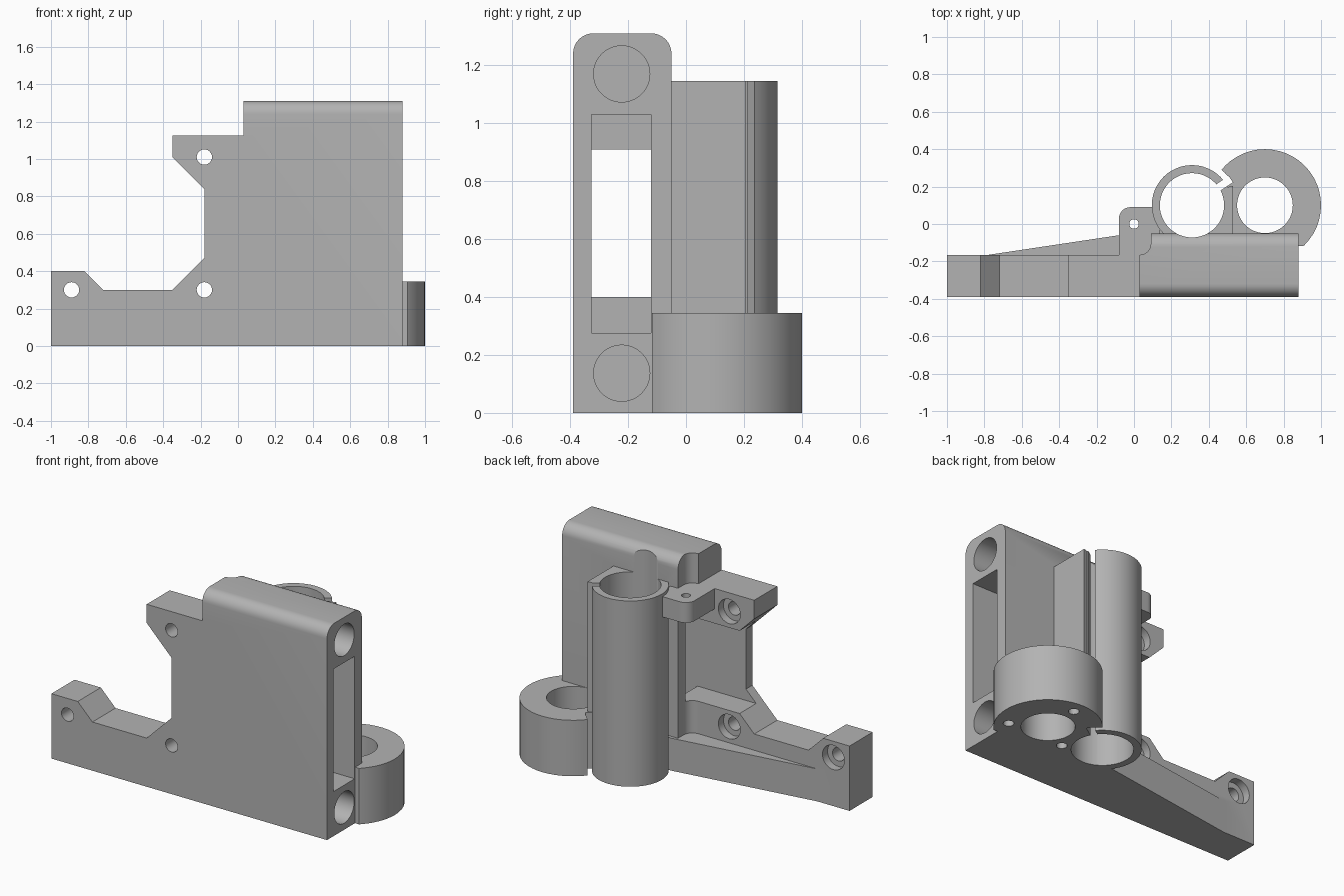
import bpy, bmesh
from math import cos, sin, pi, radians

cube = bpy.data.objects.get("Cube")
if cube:
    bpy.data.objects.remove(cube, do_unlink=True)

grey = bpy.data.materials.new("plain_grey")
grey.use_nodes = True
color = (0.45, 0.45, 0.45, 1)
grey.diffuse_color = color
grey.node_tree.nodes["Principled BSDF"].inputs["Base Color"].default_value = color

PLACE = {"x": lambda u, v, w: (w, u, v),
         "y": lambda u, v, w: (u, w, v),
         "z": lambda u, v, w: (u, v, w)}


def prism(name, points, axis, start, end):
    """Extrude a flat outline along an axis."""
    bm = bmesh.new()
    rings = [[bm.verts.new(PLACE[axis](u, v, w)) for u, v in points] for w in (start, end)]
    bm.faces.new(rings[0])
    bm.faces.new(rings[1])
    for i in range(len(points)):
        j = (i + 1) % len(points)
        bm.faces.new((rings[0][i], rings[0][j], rings[1][j], rings[1][i]))
    bmesh.ops.recalc_face_normals(bm, faces=bm.faces)
    mesh = bpy.data.meshes.new(name)
    bm.to_mesh(mesh)
    bm.free()
    mesh.materials.append(grey)
    obj = bpy.data.objects.new(name, mesh)
    bpy.context.collection.objects.link(obj)
    return obj


def arc(u, v, r, a, b, n):
    angles = [radians(a + (b - a) * i / n) for i in range(n + 1)]
    return [(u + r * cos(t), v + r * sin(t)) for t in angles]


def rod(name, u, v, r, axis, start, end, n=48):
    return prism(name, arc(u, v, r, 0, 360, n)[:-1], axis, start, end)


def box(name, x0, x1, y0, y1, z0, z1):
    return prism(name, [(x0, y0), (x1, y0), (x1, y1), (x0, y1)], "z", z0, z1)


def combine(target, tool, operation):
    """Apply a boolean and discard the tool."""
    tool.hide_render = True
    mod = target.modifiers.new("combine", "BOOLEAN")
    mod.operation = operation
    mod.solver = "EXACT"
    mod.object = tool
    bpy.context.view_layer.objects.active = target
    bpy.ops.object.modifier_apply(modifier=mod.name)
    bpy.data.objects.remove(tool, do_unlink=True)


TUBE, RING = (0.31, 0.10), (0.70, 0.10)
TUBE_TOP, RING_TOP = 1.145, 0.345
FRONT, PLATE_BACK, BLOCK_BACK = -0.39, -0.165, -0.05

# Main block with rounded top edges and a filleted relief at its inner corner
body = prism("bracket_body",
             [(FRONT, 0), (BLOCK_BACK, 0)]
             + arc(BLOCK_BACK - 0.07, 1.24, 0.07, 0, 90, 8)
             + arc(FRONT + 0.07, 1.24, 0.07, 90, 180, 8), "x", 0.03, 0.88)
relief = prism("corner_relief",
               [(-0.2, 0.1), (-0.2, PLATE_BACK)]
               + arc(0.03, PLATE_BACK + 0.06, 0.06, -90, 0, 8) + [(0.09, 0.1)],
               "z", -0.1, 1.5)
combine(body, relief, "DIFFERENCE")

# Mounting plate with its low arm and upper ear
plate = prism("mounting_plate",
              [(-1, 0), (0.06, 0), (0.06, 1.125), (-0.35, 1.125), (-0.35, 1.01),
               (-0.18, 0.84), (-0.18, 0.47), (-0.35, 0.30), (-0.72, 0.30),
               (-0.82, 0.40), (-1, 0.40)], "y", FRONT, PLATE_BACK)

# Tapered rib along the foot of the arm
rib = prism("arm_rib", [(-0.78, PLATE_BACK), (-0.78, -0.2), (0.25, -0.2),
                        (0.25, -0.03), (0.12, -0.03)], "z", 0, 0.2)

# Small lug with one rounded corner
lug = prism("screw_lug", [(-0.08, -0.2), (0.09, -0.2), (0.14, -0.1), (0.14, 0.09)]
            + arc(-0.02, 0.03, 0.06, 90, 180, 8), "z", 1.0, 1.125)

# Clamp tube, its gusset, and the low ring beside it
tube = rod("clamp_tube", *TUBE, 0.215, "z", 0, TUBE_TOP)
gusset = prism("tube_gusset", [(0.31, -0.1), (0.53, -0.1), (0.53, 0.205),
                               (0.45, 0.185), (0.31, 0.1)], "z", 0, TUBE_TOP)
ring = rod("low_ring", *RING, 0.30, "z", 0, RING_TOP)
combine(ring, rod("ring_clearance", *TUBE, 0.247, "z", -0.1, 0.5), "DIFFERENCE")
combine(ring, box("ring_trim", 0, 1.2, -0.5, -0.117, -0.1, 0.5), "DIFFERENCE")
web = prism("ring_web", [(0.31, -0.1), (0.6, -0.1), (0.6, 0.2),
                         (0.527, 0.222), (0.4, 0.15)], "z", 0, RING_TOP)

for part in (plate, rib, tube, gusset, ring, web, lug):
    combine(body, part, "UNION")

# Vertical bores, clamp slit and lug hole
cutters = [rod("tube_bore", *TUBE, 0.172, "z", -0.1, 1.5),
           rod("ring_bore", *RING, 0.149, "z", -0.1, 0.5),
           rod("lug_hole", 0, 0, 0.025, "z", 0.9, 1.3, 20)]
slit = []
for r, side in ((0.14, -1), (0.25, -1), (0.25, 1), (0.14, 1)):
    t, w = radians(34), 0.02 * side
    slit.append((TUBE[0] + r * cos(t) - w * sin(t), TUBE[1] + r * sin(t) + w * cos(t)))
cutters.append(prism("clamp_slit", slit, "z", -0.1, 1.5))

# Blind screw holes under the ring
for angle in (90, 210, 330):
    t = radians(angle)
    cutters.append(rod("ring_screw_hole", RING[0] + 0.22 * cos(t), RING[1] + 0.22 * sin(t),
                       0.03, "z", -0.1, 0.2, 20))

# Rod sockets in the end of the block, and the pocket between them
for z in (0.137, 1.17):
    cutters.append(rod("rod_socket", -0.222, z, 0.097, "x", 0.12, 1))
cutters.append(box("wide_pocket", 0.15, 1, -0.327, -0.12, 0.275, 1.03))
cutters.append(box("narrow_pocket", -0.5, 0.2, -0.327, -0.12, 0.40, 0.91))

# Counterbored mounting holes
for x, z in ((-0.89, 0.30), (-0.18, 0.30), (-0.18, 1.01)):
    cutters.append(rod("mount_hole", x, z, 0.041, "y", -0.5, 0, 24))
    cutters.append(rod("mount_counterbore", x, z, 0.075, "y", PLATE_BACK - 0.05, 0, 32))

for cutter in cutters:
    combine(body, cutter, "DIFFERENCE")

bpy.ops.object.select_all(action="DESELECT")
body.select_set(True)
bpy.context.view_layer.objects.active = body
bpy.ops.object.shade_smooth_by_angle(angle=radians(30))
